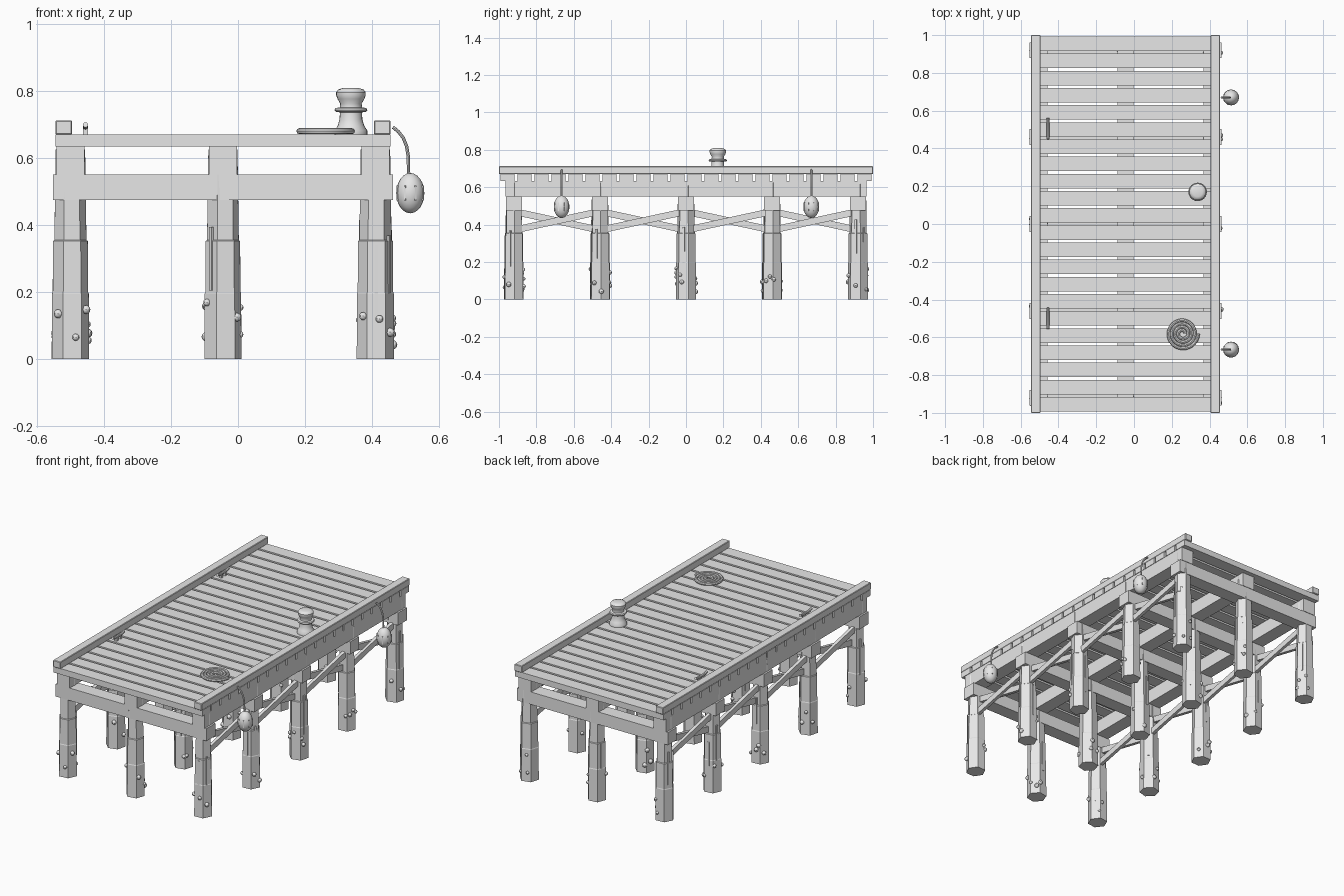
import bpy, bmesh, math, random
from mathutils import Vector, Matrix

if "Cube" in bpy.data.objects:
    bpy.data.objects.remove(bpy.data.objects["Cube"])

random.seed(4)
grey = bpy.data.materials.new("weathered_grey")
grey.diffuse_color = (0.8, 0.8, 0.8, 1)
grey.use_nodes = True
grey.node_tree.nodes["Principled BSDF"].inputs["Base Color"].default_value = grey.diffuse_color

ROWS = (-0.5, -0.045, 0.41)               # pile rows across the dock
BENTS = (-0.92, -0.46, 0.0, 0.46, 0.92)   # pile positions along the dock
TAU = math.tau


def finish(bm, name, smooth=False):
    bmesh.ops.recalc_face_normals(bm, faces=bm.faces)
    me = bpy.data.meshes.new(name)
    bm.to_mesh(me)
    bm.free()
    me.materials.append(grey)
    ob = bpy.data.objects.new(name, me)
    bpy.context.collection.objects.link(ob)
    if smooth:
        bpy.ops.object.select_all(action='DESELECT')
        ob.select_set(True)
        bpy.context.view_layer.objects.active = ob
        bpy.ops.object.shade_smooth_by_angle(angle=math.radians(35))
    return ob


def add_box(bm, center, size, rot=Matrix()):
    m = Matrix.Translation(center) @ rot.to_4x4() @ Matrix.Diagonal((*size, 1))
    bmesh.ops.create_cube(bm, size=1, matrix=m)


def add_lathe(bm, profile, center, sides, start=0.0):
    """Stack rings of (radius, height) and cap both ends."""
    rings = []
    for r, z in profile:
        rings.append([bm.verts.new((center[0] + r * math.cos(start + TAU * i / sides),
                                    center[1] + r * math.sin(start + TAU * i / sides),
                                    center[2] + z)) for i in range(sides)])
    for a, b in zip(rings, rings[1:]):
        for i in range(sides):
            j = (i + 1) % sides
            bm.faces.new((a[i], a[j], b[j], b[i]))
    bm.faces.new(rings[0][::-1])
    bm.faces.new(rings[-1])


def add_tube(bm, points, radius, sides=8):
    """Sweep a round section along a path."""
    pts = [Vector(p) for p in points]
    rings = []
    for i, p in enumerate(pts):
        t = (pts[min(i + 1, len(pts) - 1)] - pts[max(i - 1, 0)]).normalized()
        ref = Vector((0, 1, 0)) if abs(t.y) < 0.1 and abs(t.z) > 0.01 else Vector((0, 0, 1))
        u = t.cross(ref).normalized()
        v = t.cross(u)
        rings.append([bm.verts.new(p + radius * (u * math.cos(TAU * k / sides) + v * math.sin(TAU * k / sides)))
                      for k in range(sides)])
    for a, b in zip(rings, rings[1:]):
        for k in range(sides):
            j = (k + 1) % sides
            bm.faces.new((a[k], a[j], b[j], b[k]))
    bm.faces.new(rings[0][::-1])
    bm.faces.new(rings[-1])


# Deck planks with narrow gaps
bm = bmesh.new()
pitch = 2 / 22
for i in range(22):
    add_box(bm, (-0.045, -1 + pitch * (i + 0.5), 0.652), (1.0, pitch - 0.014, 0.036))
finish(bm, "deck_planks")

# Curb rails along both edges
bm = bmesh.new()
for x in (-0.52, 0.43):
    add_box(bm, (x, 0, 0.691), (0.05, 2.0, 0.042))
bmesh.ops.bevel(bm, geom=bm.edges[:], offset=0.003, segments=1, affect='EDGES')
finish(bm, "curb_rails")

# Stringers along the dock, cap beams across it
bm = bmesh.new()
for x in ROWS:
    add_box(bm, (x, 0, 0.592), (0.084, 1.93, 0.084))
finish(bm, "stringers")
bm = bmesh.new()
for y in BENTS:
    add_box(bm, (-0.045, y, 0.512), (1.015, 0.084, 0.076))
finish(bm, "cap_beams")

# Six-sided stepped piles, bark strips and barnacles
piles, strips, barnacles = bmesh.new(), bmesh.new(), bmesh.new()
for x in ROWS:
    for y in BENTS:
        start = random.uniform(0.05, 0.3)
        add_lathe(piles, [(0.056, 0), (0.055, 0.195), (0.053, 0.2), (0.052, 0.352),
                          (0.048, 0.355), (0.044, 0.625)], (x, y, 0), 6, start)
        for k in range(3):
            a = start + TAU * (random.randrange(6) + 0.5) / 6
            d = 0.0455
            add_box(strips, (x + d * math.cos(a), y + d * math.sin(a), random.uniform(0.2, 0.32)),
                    (0.007, 0.011, random.uniform(0.14, 0.24)), Matrix.Rotation(a, 3, 'Z'))
        for k in range(5):
            a = random.uniform(0, TAU)
            p = (x + 0.052 * math.cos(a), y + 0.052 * math.sin(a), random.uniform(0.04, 0.17))
            bmesh.ops.create_uvsphere(barnacles, u_segments=8, v_segments=6,
                                      radius=random.uniform(0.009, 0.014),
                                      matrix=Matrix.Translation(p))
finish(piles, "piles")
finish(strips, "bark_strips")
finish(barnacles, "barnacles", True)

# Crossed braces between the piles of the outer rows
bm = bmesh.new()
for x in (ROWS[0], ROWS[2]):
    for y0, y1 in zip(BENTS, BENTS[1:]):
        for s in (-1, 1):
            angle = s * math.atan2(0.1, y1 - y0)
            add_box(bm, (x + s * 0.008, (y0 + y1) / 2, 0.42), (0.02, 0.47, 0.036),
                    Matrix.Rotation(angle, 3, 'X'))
finish(bm, "cross_braces")

# Mooring bollard
bm = bmesh.new()
add_lathe(bm, [(0.049, 0), (0.049, 0.012), (0.04, 0.025), (0.034, 0.045), (0.033, 0.066),
               (0.046, 0.068), (0.049, 0.073), (0.046, 0.079), (0.033, 0.081), (0.032, 0.092),
               (0.04, 0.106), (0.044, 0.117), (0.044, 0.126), (0.038, 0.134), (0.026, 0.138)],
          (0.337, 0.17, 0.67), 24)
finish(bm, "bollard", True)

# Coiled rope lying on the deck
bm = bmesh.new()
n = 110
coil = []
for i in range(n + 1):
    t = i / n
    a, r = TAU * 4 * t, 0.014 + 0.069 * t
    coil.append((0.257 + r * math.cos(a), -0.58 + r * math.sin(a), 0.68))
add_tube(bm, coil, 0.009)
finish(bm, "rope_coil", True)

# Cleats: two feet and a horn bar
bm = bmesh.new()
for y in (-0.5, 0.505):
    for dy in (-0.018, 0.018):
        add_box(bm, (-0.455, y + dy, 0.679), (0.016, 0.014, 0.022))
    add_tube(bm, [(-0.455, y - 0.055, 0.699), (-0.455, y - 0.035, 0.693),
                  (-0.455, y + 0.035, 0.693), (-0.455, y + 0.055, 0.699)], 0.008)
finish(bm, "cleats", True)

# Hanging fenders with ribs, and their ropes
fenders, ribs, ropes = bmesh.new(), bmesh.new(), bmesh.new()
for y in (-0.665, 0.67):
    c = Vector((0.514, y, 0.495))
    bmesh.ops.create_uvsphere(fenders, u_segments=20, v_segments=12, radius=1,
                              matrix=Matrix.Translation(c) @ Matrix.Diagonal((0.042, 0.042, 0.06, 1)))
    for k in range(8):
        a = TAU * (k + 0.5) / 8
        add_box(ribs, c + Vector((0.040 * math.cos(a), 0.040 * math.sin(a), 0)),
                (0.006, 0.004, 0.045), Matrix.Rotation(a, 3, 'Z'))
    add_tube(ropes, [(0.462, y, 0.692), (0.478, y, 0.679), (0.493, y, 0.66), (0.503, y, 0.635),
                     (0.508, y, 0.605), (0.509, y, 0.55)], 0.005)
finish(fenders, "fenders", True)
finish(ribs, "fender_ribs")
finish(ropes, "fender_ropes", True)
